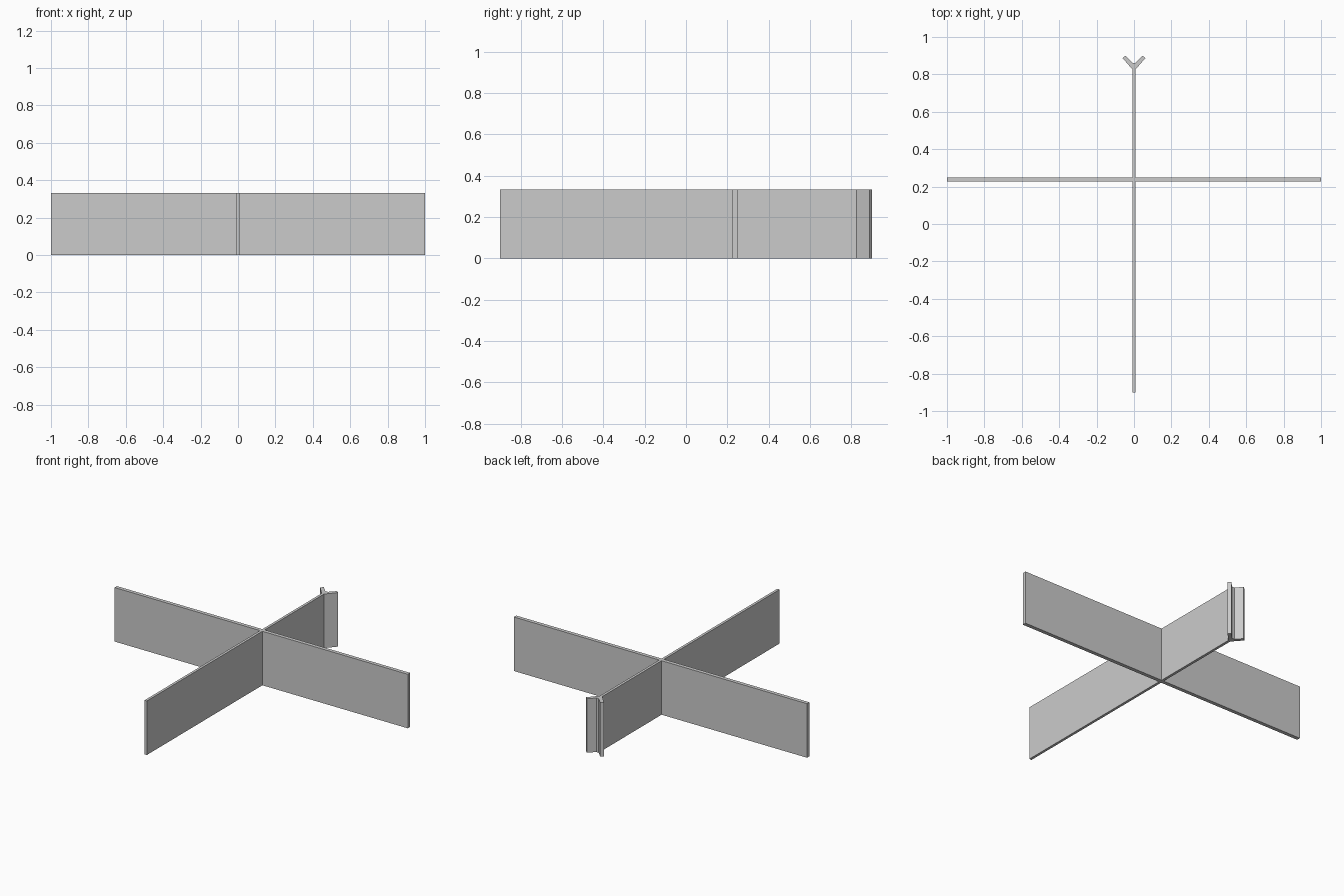
import bpy
import bmesh

HEIGHT = 0.333
HALF = 0.008          # half thickness of the long wall

cube = bpy.data.objects.get("Cube")
if cube:
    bpy.data.objects.remove(cube, do_unlink=True)

grey = bpy.data.materials.new("plain_grey")
grey.use_nodes = True
colour = (0.6, 0.6, 0.6, 1)
grey.diffuse_color = colour
grey.node_tree.nodes["Principled BSDF"].inputs["Base Color"].default_value = colour


def upright(name, outline, side=1):
    """Extrude a floor outline to full height; side=-1 mirrors it in x."""
    bm = bmesh.new()
    base = bm.faces.new([bm.verts.new((x * side, y, 0)) for x, y in outline])
    top = bmesh.ops.extrude_face_region(bm, geom=[base])["geom"]
    verts = [v for v in top if isinstance(v, bmesh.types.BMVert)]
    bmesh.ops.translate(bm, verts=verts, vec=(0, 0, HEIGHT))
    bmesh.ops.recalc_face_normals(bm, faces=bm.faces)
    mesh = bpy.data.meshes.new(name)
    bm.to_mesh(mesh)
    bm.free()
    mesh.materials.append(grey)
    obj = bpy.data.objects.new(name, mesh)
    bpy.context.collection.objects.link(obj)


# Long wall running front to back
upright("long_wall", [(-HALF, -0.9), (HALF, -0.9), (HALF, 0.862), (-HALF, 0.862)])

for label, side in (("left", 1), ("right", -1)):
    # Cross wall, butted against each face of the long wall
    upright(label + "_cross_wall",
            [(HALF, 0.226), (1, 0.226), (1, 0.249), (HALF, 0.249)], side)
    # Splayed fork arm at the back end
    upright(label + "_fork_arm",
            [(HALF, 0.826), (0.061, 0.887), (0.045, 0.9), (HALF, 0.862)], side)
